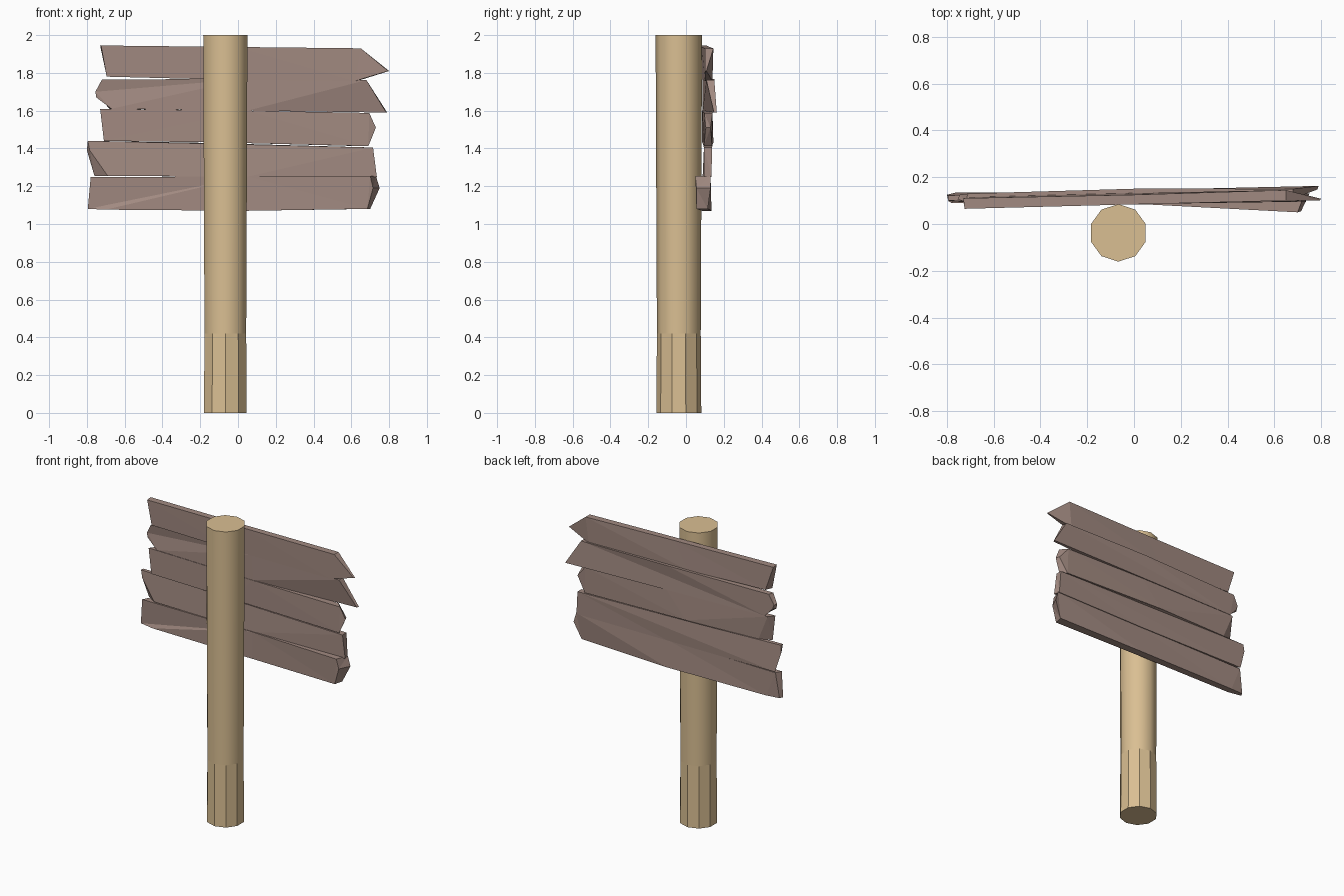
import bpy, bmesh, math


def material(name, color):
    m = bpy.data.materials.new(name)
    m.diffuse_color = color
    return m


def finish(name, bm, mat):
    bmesh.ops.recalc_face_normals(bm, faces=bm.faces[:])
    me = bpy.data.meshes.new(name)
    bm.to_mesh(me)
    bm.free()
    me.materials.append(mat)
    ob = bpy.data.objects.new(name, me)
    bpy.context.collection.objects.link(ob)
    return ob


def plank(name, outline, mat):
    """Outline of (x, z, front y, back y, x shift of the back) points."""
    bm = bmesh.new()
    front = [bm.verts.new((x, yf, z)) for x, z, yf, yb, s in outline]
    back = [bm.verts.new((x + s, yb, z)) for x, z, yf, yb, s in outline]
    bm.faces.new(front)
    bm.faces.new(back[::-1])
    n = len(outline)
    for i in range(n):
        j = (i + 1) % n
        bm.faces.new((front[i], back[i], back[j], front[j]))
    bmesh.ops.triangulate(bm, faces=bm.faces[:])
    return finish(name, bm, mat)


light_wood = material("light_wood", (0.70, 0.52, 0.29, 1))
old_wood = material("old_wood", (0.36, 0.255, 0.22, 1))

# Post: ten-sided, faceted at the foot and smooth above
bm = bmesh.new()
rings = []
for z, r in ((0, 0.119), (0.42, 0.116), (1.3, 0.12), (2.0, 0.123)):
    rings.append([bm.verts.new((-0.067 + r * math.cos(math.radians(90 + 36 * k)),
                                -0.038 + r * math.sin(math.radians(90 + 36 * k)), z))
                  for k in range(10)])
bm.faces.new(rings[0][::-1])
bm.faces.new(rings[-1])
for level, (a, b) in enumerate(zip(rings, rings[1:])):
    for k in range(10):
        f = bm.faces.new((a[k], a[(k + 1) % 10], b[(k + 1) % 10], b[k]))
        f.smooth = level > 0
for e in bm.edges:
    if any(not f.smooth for f in e.link_faces):
        e.smooth = False
finish("post", bm, light_wood)

# Weathered boards, from top to bottom
plank("board_1", [
    (-0.725, 1.945, 0.065, 0.110, -0.005), (-0.695, 1.78, 0.070, 0.115, 0.02),
    (-0.10, 1.765, 0.084, 0.130, 0), (0.62, 1.757, 0.100, 0.140, 0.01),
    (0.795, 1.81, 0.100, 0.108, 0.005), (0.65, 1.93, 0.100, 0.145, 0),
    (0.0, 1.937, 0.084, 0.125, 0)], old_wood)

plank("board_2", [
    (-0.72, 1.765, 0.095, 0.130, 0.01), (-0.755, 1.70, 0.105, 0.125, 0.01),
    (-0.75, 1.67, 0.105, 0.125, 0.015), (-0.67, 1.61, 0.090, 0.130, -0.01),
    (0.05, 1.60, 0.088, 0.135, 0), (0.785, 1.59, 0.148, 0.163, 0.005),
    (0.68, 1.762, 0.108, 0.150, 0), (0.04, 1.768, 0.088, 0.152, 0)], old_wood)

plank("board_3", [
    (-0.73, 1.61, 0.088, 0.128, 0.03), (-0.71, 1.44, 0.088, 0.125, 0.08),
    (-0.10, 1.432, 0.086, 0.145, 0), (0.69, 1.412, 0.095, 0.138, -0.03),
    (0.73, 1.51, 0.105, 0.130, -0.01), (0.695, 1.588, 0.097, 0.140, -0.04),
    (0.05, 1.600, 0.086, 0.140, 0)], old_wood)

plank("board_4", [
    (-0.795, 1.44, 0.100, 0.122, 0), (-0.785, 1.39, 0.098, 0.125, -0.015),
    (-0.69, 1.255, 0.090, 0.135, -0.07), (0.05, 1.25, 0.088, 0.130, 0),
    (0.735, 1.25, 0.095, 0.135, -0.01), (0.715, 1.405, 0.095, 0.138, 0),
    (-0.20, 1.430, 0.088, 0.142, 0)], old_wood)

plank("board_5", [
    (-0.78, 1.248, 0.090, 0.130, 0.02), (-0.795, 1.08, 0.098, 0.122, 0.01),
    (-0.70, 1.076, 0.085, 0.130, 0.01), (0.05, 1.070, 0.084, 0.135, 0),
    (0.685, 1.08, 0.055, 0.115, 0.015), (0.715, 1.19, 0.055, 0.130, 0.035),
    (0.70, 1.255, 0.050, 0.130, 0.03), (0.05, 1.252, 0.084, 0.125, 0)], old_wood)
